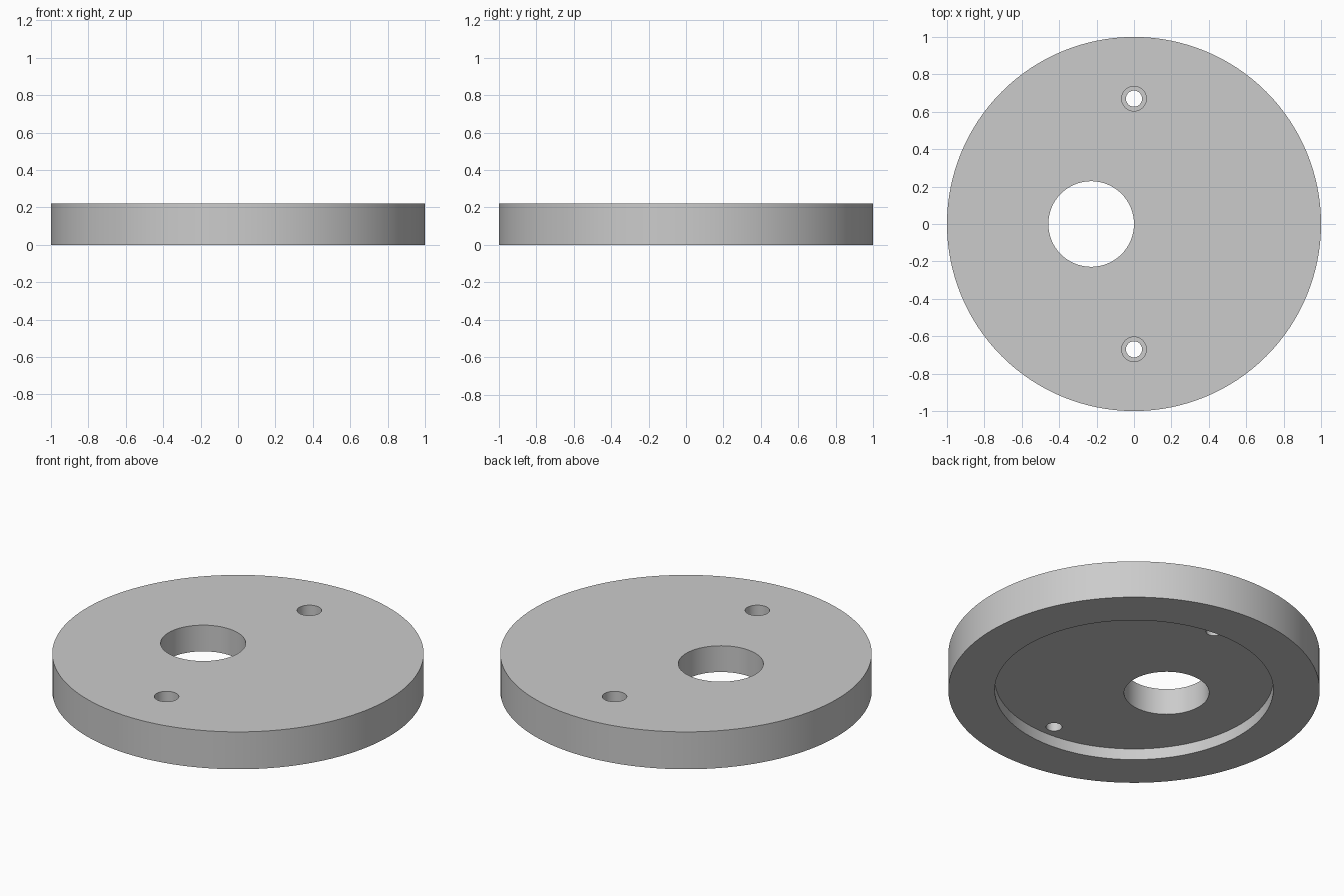
import bpy
import math

cube = bpy.data.objects.get("Cube")
if cube:
    bpy.data.objects.remove(cube, do_unlink=True)

HEIGHT = 0.222
RECESS_DEPTH = 0.066
SCREW_Y = 0.67
HEAD_DEPTH = 0.08

grey = bpy.data.materials.new("plain grey")
grey.use_nodes = True
colour = (0.6, 0.6, 0.6, 1)
grey.diffuse_color = colour
grey.node_tree.nodes["Principled BSDF"].inputs["Base Color"].default_value = colour


def cylinder(name, radius, bottom, top, x=0, y=0, sides=64):
    bpy.ops.mesh.primitive_cylinder_add(
        vertices=sides, radius=radius, depth=top - bottom,
        location=(x, y, (top + bottom) / 2))
    obj = bpy.context.object
    obj.name = name
    obj.data.materials.append(grey)
    return obj


def cut(target, cutter):
    cutter.hide_render = True
    mod = target.modifiers.new("cut", "BOOLEAN")
    mod.operation = "DIFFERENCE"
    mod.solver = "EXACT"
    mod.object = cutter
    bpy.ops.object.select_all(action="DESELECT")
    bpy.context.view_layer.objects.active = target
    target.select_set(True)
    bpy.ops.object.modifier_apply(modifier=mod.name)
    bpy.data.objects.remove(cutter, do_unlink=True)


# Round plate
plate = cylinder("round_plate", 1, 0, HEIGHT, sides=128)

# Shallow recess underneath
cut(plate, cylinder("recess_cutter", 0.75, -0.1, RECESS_DEPTH, sides=128))

# Off-centre cable hole
cut(plate, cylinder("cable_hole_cutter", 0.229, -0.1, HEIGHT + 0.1, x=-0.229))

# Counterbored screw holes
for side in (-1, 1):
    y = side * SCREW_Y
    cut(plate, cylinder("screw_head_cutter", 0.066, HEIGHT - HEAD_DEPTH, HEIGHT + 0.1, y=y))
    cut(plate, cylinder("screw_hole_cutter", 0.043, -0.1, HEIGHT + 0.1, y=y))

# Smooth walls with crisp rims
bpy.ops.object.select_all(action="DESELECT")
plate.select_set(True)
bpy.context.view_layer.objects.active = plate
bpy.ops.object.shade_smooth_by_angle(angle=math.radians(30))
